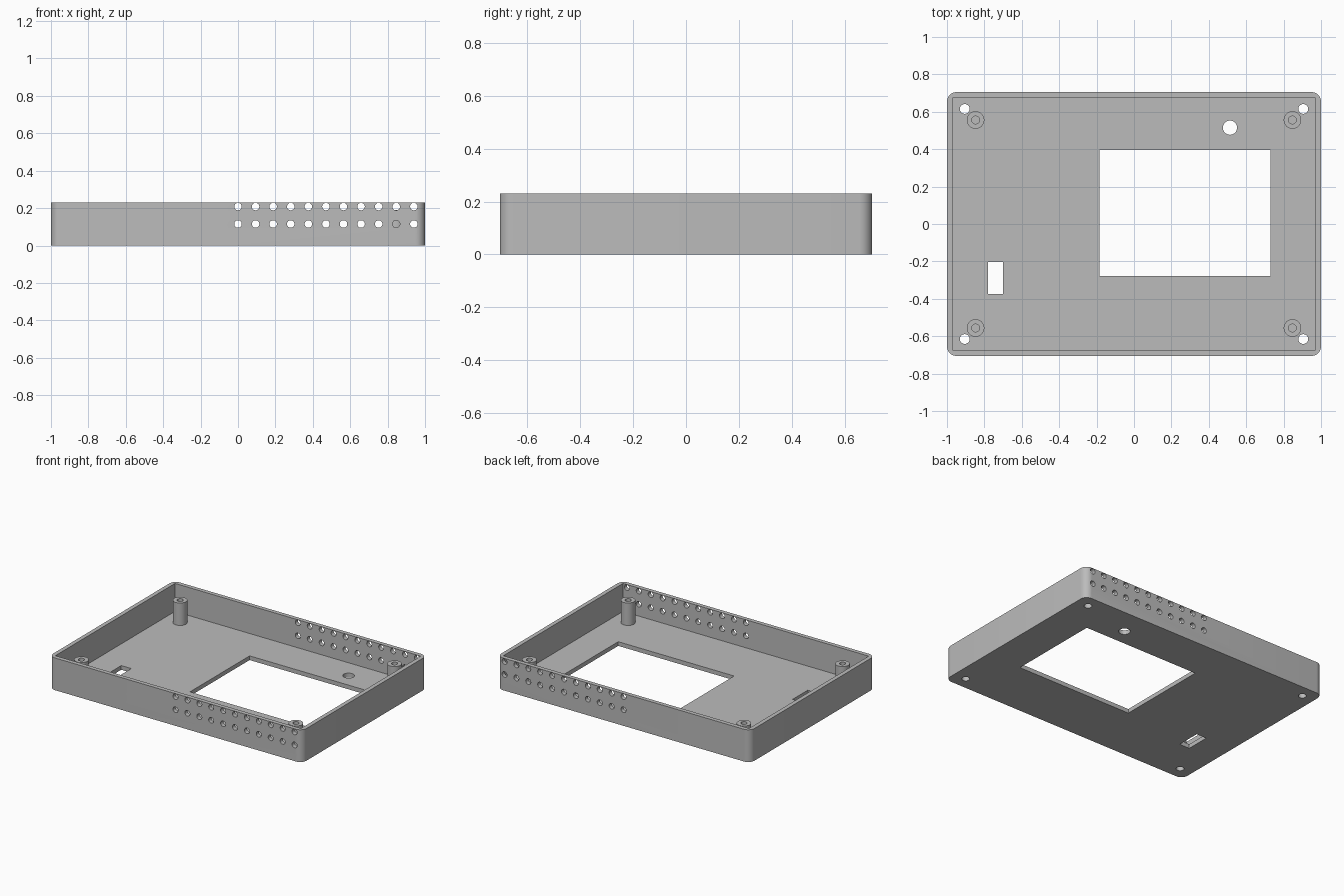
import bpy, bmesh, math
from mathutils import Matrix

if "Cube" in bpy.data.objects:
    bpy.data.objects.remove(bpy.data.objects["Cube"], do_unlink=True)

W, D, H = 1.0, 0.705, 0.23        # half width, half depth, height
WALL, FLOOR, CORNER = 0.03, 0.03, 0.05

grey = bpy.data.materials.new("grey plastic")
grey.use_nodes = True
colour = (0.5, 0.5, 0.5, 1)
grey.diffuse_color = colour
grey.node_tree.nodes["Principled BSDF"].inputs["Base Color"].default_value = colour


def make(name, bm):
    bmesh.ops.recalc_face_normals(bm, faces=bm.faces)
    mesh = bpy.data.meshes.new(name)
    bm.to_mesh(mesh)
    bm.free()
    mesh.materials.append(grey)
    obj = bpy.data.objects.new(name, mesh)
    bpy.context.collection.objects.link(obj)
    return obj


def box(bm, x0, x1, y0, y1, z0, z1):
    place = Matrix.Translation(((x0 + x1) / 2, (y0 + y1) / 2, (z0 + z1) / 2))
    size = Matrix.Diagonal((x1 - x0, y1 - y0, z1 - z0, 1))
    return bmesh.ops.create_cube(bm, size=1, matrix=place @ size)["verts"]


def rod(bm, centre, radius, length, along_y=False, sides=32):
    turn = Matrix.Rotation(math.pi / 2 if along_y else 0, 4, "X")
    bmesh.ops.create_cone(bm, cap_ends=True, segments=sides, radius1=radius, radius2=radius,
                          depth=length, matrix=Matrix.Translation(centre) @ turn)


def cut(obj, bm):
    cutter = make("cutter", bm)
    cutter.hide_render = True
    mod = obj.modifiers.new("cut", "BOOLEAN")
    mod.operation, mod.solver, mod.object = "DIFFERENCE", "EXACT", cutter
    bpy.context.view_layer.objects.active = obj
    bpy.ops.object.modifier_apply(modifier=mod.name)
    bpy.data.objects.remove(cutter, do_unlink=True)


def smooth(obj):
    bpy.ops.object.select_all(action="DESELECT")
    obj.select_set(True)
    bpy.context.view_layer.objects.active = obj
    bpy.ops.object.shade_smooth_by_angle(angle=math.radians(30))


# Case: block with rounded upright edges
bm = bmesh.new()
box(bm, -W, W, -D, D, 0, H)
upright = [e for e in bm.edges if abs(e.verts[0].co.z - e.verts[1].co.z) > H / 2]
bmesh.ops.bevel(bm, geom=upright, offset=CORNER, segments=8, profile=0.5, affect="EDGES")
case = make("case", bm)

# Open tray inside
bm = bmesh.new()
box(bm, WALL - W, W - WALL, WALL - D, D - WALL, FLOOR, H + 0.1)
cut(case, bm)

# Screen window, slot, button hole, corner screw holes and vents
bm = bmesh.new()
box(bm, -0.185, 0.73, -0.278, 0.395, -0.1, 0.1)
box(bm, -0.78, -0.70, -0.374, -0.203, -0.1, 0.1)
rod(bm, (0.513, 0.515, 0), 0.038, 0.2)
for sx in (-1, 1):
    for sy in (-1, 1):
        rod(bm, (sx * 0.905, sy * 0.615, 0), 0.026, 0.2)
for side in (-1, 1):
    for z in (0.115, 0.208):
        for i in range(11):
            rod(bm, (i * 0.094, side * (D - WALL / 2), z), 0.02, 0.06, True, 24)
cut(case, bm)
smooth(case)

# Screw posts with pilot holes
for sx, x_name in ((-1, "right"), (1, "left")):
    for sy, y_name in ((-1, "front"), (1, "back")):
        x, y = sx * 0.847, sy * 0.556
        bm = bmesh.new()
        rod(bm, (x, y, 0.1075), 0.047, 0.165)
        post = make(f"{y_name}_{x_name}_post", bm)
        bm = bmesh.new()
        rod(bm, (x, y, 0.13), 0.021, 0.2)
        cut(post, bm)
        smooth(post)
